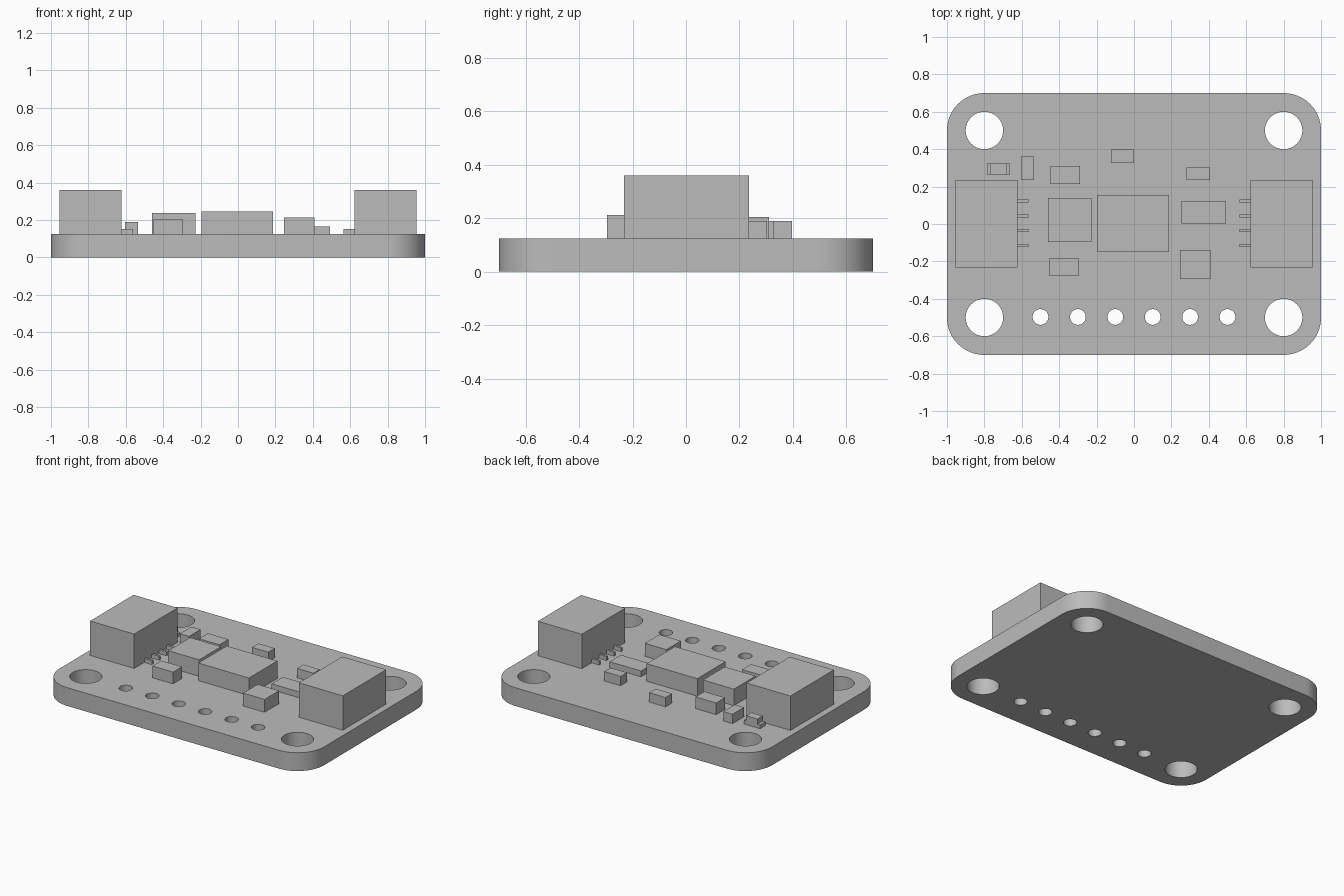
import bpy
import bmesh
from mathutils import Matrix, Vector

default_cube = bpy.data.objects.get("Cube")
if default_cube:
    bpy.data.objects.remove(default_cube, do_unlink=True)

BOARD_TOP = 0.125

grey = bpy.data.materials.new("plain_grey")
grey.use_nodes = True
colour = (0.5, 0.5, 0.5, 1)
grey.diffuse_color = colour
grey.node_tree.nodes["Principled BSDF"].inputs["Base Color"].default_value = colour


def finish(name, bm):
    mesh = bpy.data.meshes.new(name)
    bm.to_mesh(mesh)
    bm.free()
    mesh.materials.append(grey)
    obj = bpy.data.objects.new(name, mesh)
    bpy.context.collection.objects.link(obj)
    return obj


def add_box(bm, x0, x1, y0, y1, z0, z1):
    centre = Vector((x0 + x1, y0 + y1, z0 + z1)) / 2
    size = Matrix.Diagonal((x1 - x0, y1 - y0, z1 - z0, 1))
    bmesh.ops.create_cube(bm, size=1, matrix=Matrix.Translation(centre) @ size)


def box(name, x0, x1, y0, y1, top, base=BOARD_TOP):
    bm = bmesh.new()
    add_box(bm, x0, x1, y0, y1, base, top)
    return finish(name, bm)


# Circuit board with rounded corners
bm = bmesh.new()
add_box(bm, -1, 1, -0.7, 0.7, 0, BOARD_TOP)
corners = [e for e in bm.edges if abs(e.verts[0].co.z - e.verts[1].co.z) > 0.1]
bmesh.ops.bevel(bm, geom=corners, offset=0.2, segments=16, profile=0.5, affect='EDGES')
board = finish("circuit_board", bm)

# Mounting holes and pin row, cut through the board
holes = [(x, y, 0.1) for x in (-0.8, 0.8) for y in (-0.5, 0.5)]
holes += [(-0.5 + 0.2 * i, -0.497, 0.042) for i in range(6)]
bm = bmesh.new()
for x, y, radius in holes:
    bmesh.ops.create_cone(bm, cap_ends=True, segments=48, radius1=radius, radius2=radius,
                          depth=1, matrix=Matrix.Translation((x, y, 0)))
cutter = finish("hole_cutter", bm)
cutter.hide_render = True
cut = board.modifiers.new("holes", 'BOOLEAN')
cut.operation = 'DIFFERENCE'
cut.solver = 'EXACT'
cut.object = cutter
bpy.ops.object.select_all(action='DESELECT')
bpy.context.view_layer.objects.active = board
board.select_set(True)
bpy.ops.object.modifier_apply(modifier=cut.name)
bpy.data.objects.remove(cutter, do_unlink=True)
bpy.ops.object.shade_smooth_by_angle()

# Side connectors with four contact pins each
for side, s in (("right", -1), ("left", 1)):
    x0, x1 = sorted((s * 0.622, s * 0.955))
    box(side + "_connector", x0, x1, -0.232, 0.236, 0.36)
    x0, x1 = sorted((s * 0.565, s * 0.622))
    bm = bmesh.new()
    for i in range(4):
        y = -0.115 + 0.079 * i
        add_box(bm, x0, x1, y - 0.008, y + 0.008, BOARD_TOP, 0.151)
    finish(side + "_connector_pins", bm)

# Chips and small components
box("main_chip", -0.195, 0.188, -0.15, 0.156, 0.245)
box("square_chip", -0.46, -0.226, -0.096, 0.14, 0.238)
box("flat_chip", 0.253, 0.491, 0.002, 0.124, 0.165)
box("regulator", 0.245, 0.408, -0.295, -0.138, 0.213)
box("front_capacitor", -0.452, -0.296, -0.279, -0.182, 0.205)
box("back_capacitor", -0.446, -0.29, 0.215, 0.311, 0.205)
box("middle_resistor", -0.124, 0, 0.327, 0.397, 0.189)
box("left_resistor", 0.282, 0.406, 0.235, 0.303, 0.189)
box("right_resistor", -0.604, -0.534, 0.235, 0.36, 0.189)

# Indicator light
box("light_base", -0.786, -0.663, 0.265, 0.323, 0.15)
box("light_lens", -0.766, -0.681, 0.265, 0.323, 0.185, 0.15)
